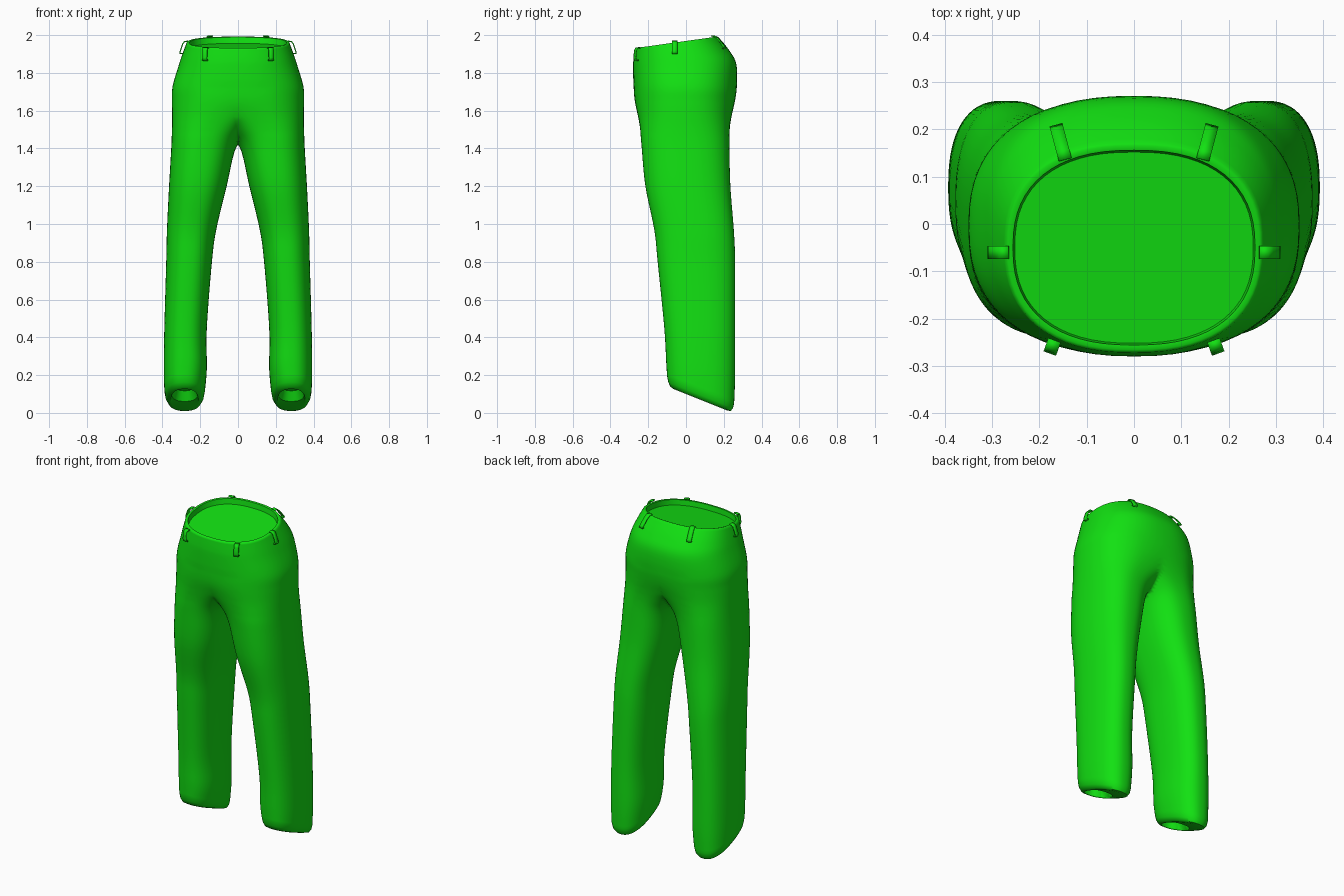
import bpy
import bmesh
import math
from mathutils import Vector

if "Cube" in bpy.data.objects:
    bpy.data.objects.remove(bpy.data.objects["Cube"], do_unlink=True)

SIDES = 64      # points around each ring
STEPS = 5       # interpolated rings between two measured sections
POWER = 2.4     # roundness of the cross-sections

fabric = bpy.data.materials.new("green_fabric")
fabric.use_nodes = True
green = (0.006, 0.75, 0.006, 1)
fabric.diffuse_color = green
fabric.node_tree.nodes["Principled BSDF"].inputs["Base Color"].default_value = green


def add_object(name, bm):
    mesh = bpy.data.meshes.new(name)
    bm.to_mesh(mesh)
    bm.free()
    mesh.materials.append(fabric)
    obj = bpy.data.objects.new(name, mesh)
    bpy.context.scene.collection.objects.link(obj)
    return obj


def smooth_shade(obj, degrees):
    bpy.ops.object.select_all(action="DESELECT")
    obj.select_set(True)
    bpy.context.view_layer.objects.active = obj
    bpy.ops.object.shade_smooth_by_angle(angle=math.radians(degrees))


# Sections of one trouser half: height, inner x, outer x, front y, back y, tilt
SECTIONS = [
    (0.155, 0.175, 0.39, -0.10, 0.255, -0.4),
    (0.25, 0.165, 0.393, -0.105, 0.26, -0.2),
    (0.45, 0.165, 0.39, -0.115, 0.26, 0),
    (0.8, 0.138, 0.38, -0.15, 0.26, 0),
    (0.97, 0.115, 0.376, -0.168, 0.253, 0),
    (1.2, 0.06, 0.365, -0.215, 0.235, 0),
    (1.41, 0.01, 0.353, -0.235, 0.23, 0),
    (1.5, -0.06, 0.35, -0.243, 0.232, 0),
    (1.57, -0.17, 0.35, -0.255, 0.242, 0),
    (1.65, -0.3, 0.35, -0.272, 0.26, 0),
    (1.73, -0.346, 0.346, -0.278, 0.27, 0),
    (1.84, -0.314, 0.314, -0.28, 0.266, 0.03),
    (1.9, -0.295, 0.295, -0.278, 0.228, 0.09),
    (1.965, -0.272, 0.272, -0.272, 0.172, 0.14),
]


def blend(sections):
    """Smooth interpolation through the measured sections."""
    rows = []
    last = len(sections) - 1
    for i in range(last):
        quad = [Vector(sections[min(max(k, 0), last)]) for k in range(i - 1, i + 3)]
        p, a, b, q = quad
        for s in range(STEPS):
            t = s / STEPS
            rows.append(a + 0.5 * t * ((b - p) + t * ((2 * p - 5 * a + 4 * b - q)
                                                      + t * (3 * (a - b) + q - p))))
    rows.append(Vector(sections[last]))
    return rows


def inset(row, d, dz):
    return row + Vector((dz, d, -d, d, -d, 0))


def ring(bm, row):
    z, xin, xout, front, back, tilt = row
    verts = []
    for i in range(SIDES):
        a = math.tau * i / SIDES
        c, s = math.cos(a), math.sin(a)
        x = (xin + xout) / 2 + (xout - xin) / 2 * math.copysign(abs(c) ** (2 / POWER), c)
        y = (front + back) / 2 + (back - front) / 2 * math.copysign(abs(s) ** (2 / POWER), s)
        verts.append(bm.verts.new((max(x, 0), y, z + tilt * y)))
    return verts


# Trousers: one leg and half the hips, mirrored
rows = blend(SECTIONS)
hem, waist = rows[0], rows[-1]
opening = Vector((0.105, 0.215, 0.35, -0.07, 0.11, hem[5]))
rows = [inset(opening, 0.015, 0.05), opening, inset(hem, 0.035, -0.055),
        inset(hem, 0.018, -0.05), inset(hem, 0.006, -0.03)] + rows
rows += [inset(waist, 0.006, 0.004), inset(waist, 0.016, 0.002), inset(waist, 0.02, -0.03)]

bm = bmesh.new()
rings = [ring(bm, row) for row in rows]
for low, high in zip(rings, rings[1:]):
    for i in range(SIDES):
        j = (i + 1) % SIDES
        quad = (low[i], low[j], high[j], high[i])
        if max(v.co.x for v in quad) > 1e-6:
            bm.faces.new(quad)
bm.faces.new(rings[0][::-1])
bm.faces.new(rings[-1])
bmesh.ops.delete(bm, geom=[v for v in bm.verts if not v.link_faces], context="VERTS")
trousers = add_object("trousers", bm)
mirror = trousers.modifiers.new("Mirror", "MIRROR")
mirror.use_clip = True
mirror.merge_threshold = 0.0005

# Soften the crotch crease only
crotch = trousers.vertex_groups.new(name="crotch")
crotch.add([v.index for v in trousers.data.vertices
            if 1.36 < v.co.z < 1.74 and v.co.x < 0.16], 1, "REPLACE")
soften = trousers.modifiers.new("Soften", "SMOOTH")
soften.vertex_group = "crotch"
soften.factor = 0.5
soften.iterations = 8
smooth_shade(trousers, 50)


# Belt loops: bent strips around the waistband
def belt_loop(name, x, y, z, angle, lean):
    out = Vector((math.cos(angle), math.sin(angle), 0))
    side = Vector((-out.y, out.x, 0)) * 0.014
    profile = [(-0.004, -0.036), (0.012, -0.034), (0.016, -0.02), (0.016, 0.02),
               (0.01, 0.034), (-0.008, 0.036)]
    bm = bmesh.new()
    pairs = []
    for o, up in profile:
        p = Vector((x, y, z + up)) + out * (o - lean * up)
        pairs.append((bm.verts.new(p - side), bm.verts.new(p + side)))
    for (a, b), (c, d) in zip(pairs, pairs[1:]):
        bm.faces.new((a, b, d, c))
    loop = add_object(name, bm)
    solid = loop.modifiers.new("Thickness", "SOLIDIFY")
    solid.thickness = 0.006
    smooth_shade(loop, 40)


PLACES = {
    "front": (0.172, -0.257, 1.9, -70, 0.1),
    "side": (0.286, -0.06, 1.935, 0, 0.35),
    "back": (0.155, 0.172, 1.962, 75, 0.8),
}
for place, (x, y, z, degrees, lean) in PLACES.items():
    angle = math.radians(degrees)
    belt_loop(place + "_belt_loop_left", x, y, z, angle, lean)
    belt_loop(place + "_belt_loop_right", -x, y, z, math.pi - angle, lean)
